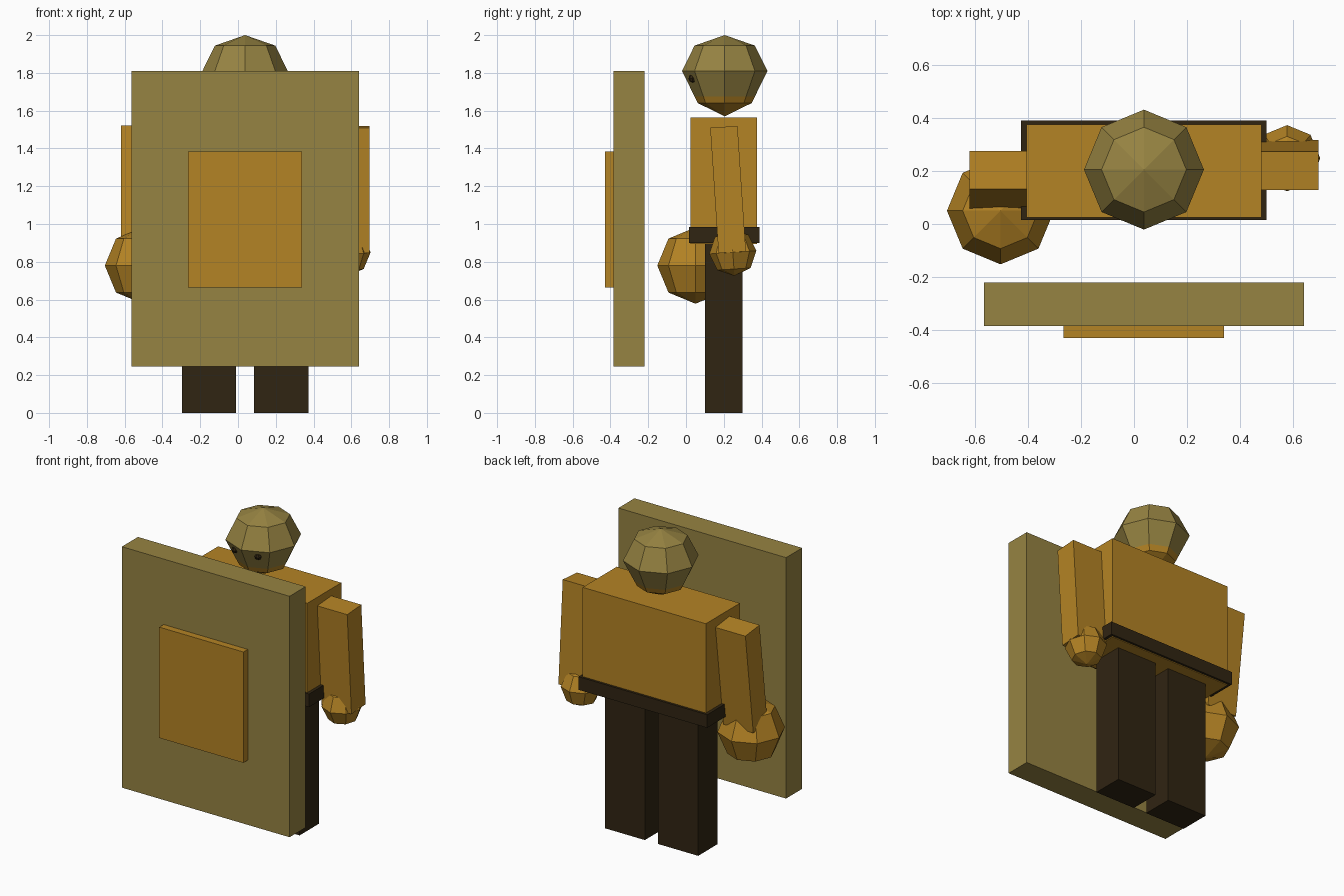
import bpy, bmesh, math
from mathutils import Vector, Matrix

if "Cube" in bpy.data.objects:
    bpy.data.objects.remove(bpy.data.objects["Cube"], do_unlink=True)


def material(name, r, g, b):
    m = bpy.data.materials.new(name)
    m.use_nodes = True
    m.diffuse_color = (r, g, b, 1)
    m.node_tree.nodes["Principled BSDF"].inputs["Base Color"].default_value = (r, g, b, 1)
    return m


ORANGE = material("ochre orange", 0.456, 0.227, 0.018)
OLIVE = material("olive khaki", 0.305, 0.227, 0.054)
DARK = material("dark brown", 0.030, 0.018, 0.006)
MID_X = 0.0375


def finish(name, bm, mats, place=Matrix()):
    mesh = bpy.data.meshes.new(name)
    bm.to_mesh(mesh)
    bm.free()
    for m in mats:
        mesh.materials.append(m)
    obj = bpy.data.objects.new(name, mesh)
    obj.matrix_world = place
    bpy.context.collection.objects.link(obj)
    return obj


def box(name, mat, xs, ys, zs, tilt=0):
    """Box between pairs of bounds, tilted about x through its centre."""
    bounds = (xs, ys, zs)
    bm = bmesh.new()
    bmesh.ops.create_cube(bm, size=1)
    bmesh.ops.scale(bm, vec=[b - a for a, b in bounds], verts=bm.verts)
    centre = Vector([(a + b) / 2 for a, b in bounds])
    return finish(name, bm, [mat],
                  Matrix.Translation(centre) @ Matrix.Rotation(math.radians(tilt), 4, 'X'))


def ball(name, mat, centre, radius, tilt=0):
    bm = bmesh.new()
    bmesh.ops.create_uvsphere(bm, u_segments=8, v_segments=4, radius=radius)
    return finish(name, bm, [mat],
                  Matrix.Translation(centre) @ Matrix.Rotation(math.radians(tilt), 4, 'X'))


# Shield with raised panel
box("shield", OLIVE, (-0.565, 0.64), (-0.385, -0.22), (0.245, 1.81))
box("shield_panel", ORANGE, (-0.265, 0.34), (-0.43, -0.385), (0.665, 1.385))

# Body: the torso shows inside the belt from below
box("torso", ORANGE, (-0.405, 0.48), (0.025, 0.375), (0.895, 1.565))
box("belt", DARK, (-0.425, 0.50), (0.015, 0.39), (0.90, 0.985))
for side, sign in (("right", -1), ("left", 1)):
    inner, outer = MID_X + sign * 0.048, MID_X + sign * 0.335
    box(side + "_leg", DARK, sorted((inner, outer)), (0.10, 0.30), (0, 0.895))

# Arms and fists
box("left_arm", ORANGE, (0.48, 0.695), (0.15, 0.295), (0.85, 1.515), 3.8)
box("right_arm", ORANGE, (-0.62, -0.405), (0.09, 0.236), (0.85, 1.515), -7)
ball("left_hand", ORANGE, (0.577, 0.248, 0.85), 0.125, 3.8)
ball("right_fist", ORANGE, (-0.503, 0.05, 0.78), 0.202)

# Head: flattened dome above, deeper tapering jaw below
head_centre = Vector((MID_X, 0.205, 1.81))
bm = bmesh.new()
bmesh.ops.create_uvsphere(bm, u_segments=8, v_segments=4, radius=1)
for v in bm.verts:
    lower = v.co.z < -0.1
    width = 0.202 if lower else 0.226
    v.co = Vector((v.co.x * width, v.co.y * width, v.co.z * (0.24 if lower else 0.19)))
bmesh.ops.bisect_plane(bm, geom=bm.verts[:] + bm.edges[:] + bm.faces[:],
                       plane_co=(0, 0, -0.135), plane_no=(0, 0, 1))
for f in bm.faces:
    f.material_index = int(f.calc_center_median().z < -0.135)
finish("head", bm, [OLIVE, ORANGE], Matrix.Translation(head_centre))

# Eyes
for side, sign in (("right", -1), ("left", 1)):
    ball(side + "_eye", DARK, head_centre + Vector((sign * 0.083, -0.17, -0.04)), 0.022)
